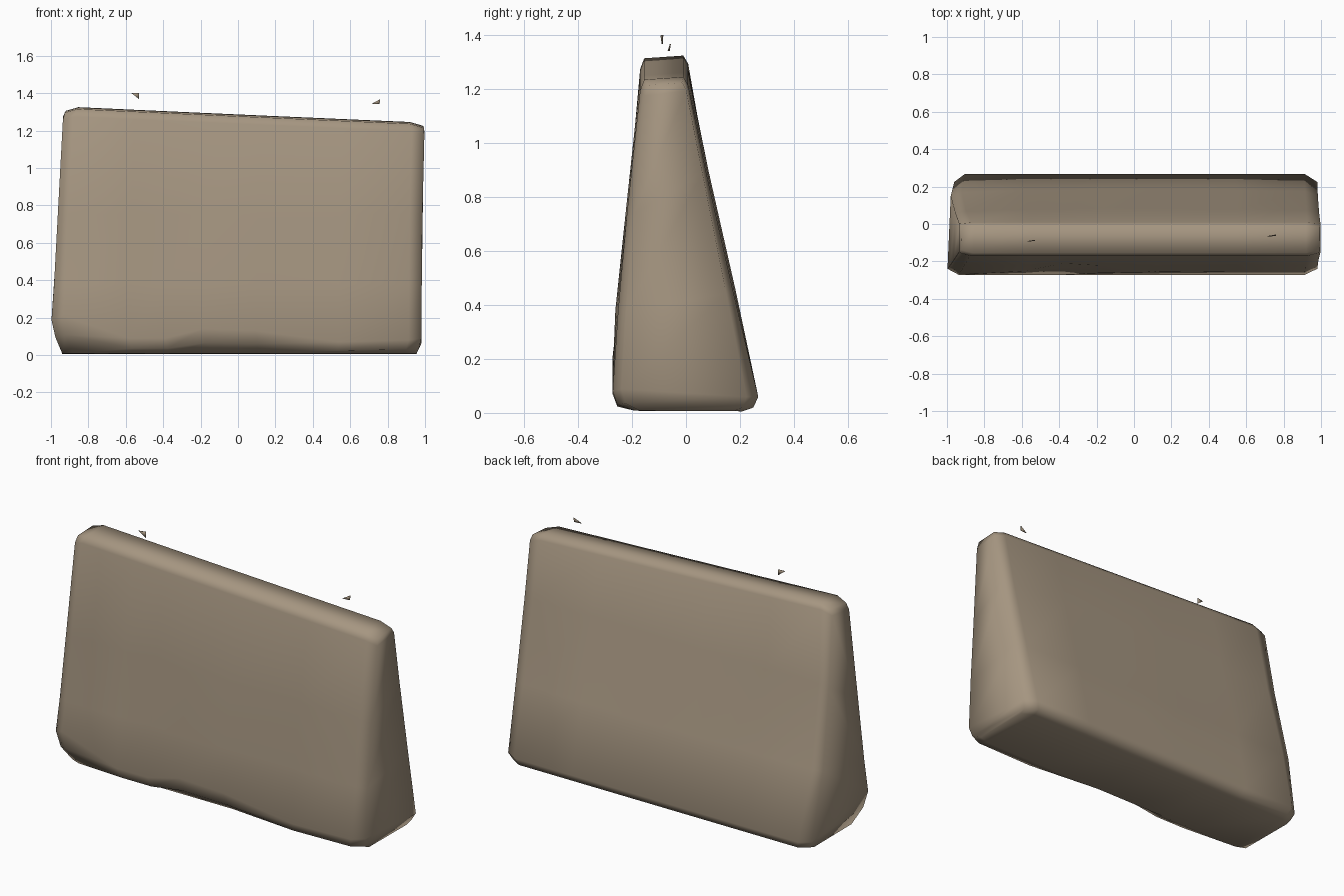
import bpy, bmesh

if "Cube" in bpy.data.objects:
    bpy.data.objects.remove(bpy.data.objects["Cube"])

stone = bpy.data.materials.new("warm grey stone")
stone.diffuse_color = (0.38, 0.305, 0.22, 1)
stone.use_nodes = True
stone.node_tree.nodes["Principled BSDF"].inputs["Base Color"].default_value = stone.diffuse_color


def make_object(name, bm):
    bmesh.ops.recalc_face_normals(bm, faces=bm.faces)
    mesh = bpy.data.meshes.new(name)
    bm.to_mesh(mesh)
    bm.free()
    mesh.materials.append(stone)
    for p in mesh.polygons:
        p.use_smooth = True
    obj = bpy.data.objects.new(name, mesh)
    bpy.context.collection.objects.link(obj)
    return obj


def lerp(points, t):
    """Piecewise linear lookup."""
    if t <= points[0][0]:
        return points[0][1]
    for (a, va), (b, vb) in zip(points, points[1:]):
        if t <= b:
            return va + (vb - va) * (t - a) / (b - a)
    return points[-1][1]


# Outline of the slab ends by height, and height of the sloping top by length
LEFT = [(0.01, -0.94), (0.15, -1.0), (0.35, -0.985), (1.28, -0.935), (1.325, -0.91)]
RIGHT = [(0.01, 0.955), (0.06, 0.98), (0.7, 0.985), (1.2, 0.997), (1.25, 0.985)]
TOP = [(-0.94, 1.325), (0, 1.285), (1, 1.243)]

# length position, front lower corner height, front bulge, back bulge
STATIONS = [(-1, 0.16, 0, 0), (-0.94, 0.18, 0, -0.01), (-0.6, 0.06, 0.0, 0.0),
            (-0.4, 0.06, 0.015, 0.0), (-0.18, 0.11, -0.01, 0.005), (0.1, 0.10, -0.005, 0.005),
            (0.55, 0.04, 0.0, 0.0), (0.93, 0.05, 0, -0.005), (1, 0.06, 0, 0)]


def section(u, corner, front, back):
    top = lerp(TOP, u)
    prof = [(-0.19, 0.008), (-0.255, corner * 0.6), (-0.272, corner + 0.03),
            (-0.252 + front, 0.38), (-0.218 + front * 0.5, 0.75), (-0.17, top - 0.05),
            (-0.155, top - 0.01), (-0.01, top), (0.008, top - 0.03),
            (0.078 + back, 0.9), (0.18 + back, 0.45), (0.268, 0.06),
            (0.25, 0.02), (0.21, 0.006)]
    if abs(u) == 1:     # the end rings are drawn in for a worn edge
        prof = [((y + 0.04) * 0.86 - 0.04, 0.025 + (z - 0.025) * 0.985) for y, z in prof]
    ring = []
    for y, z in prof:
        a, b = lerp(LEFT, z), lerp(RIGHT, z)
        ring.append((a + (b - a) * (u + 1) / 2, y, z))
    return ring


# Tapered stone slab, lofted along its length
bm = bmesh.new()
rings = [[bm.verts.new(p) for p in section(*s)] for s in STATIONS]
n = len(rings[0])
for r0, r1 in zip(rings, rings[1:]):
    for i in range(n):
        j = (i + 1) % n
        bm.faces.new((r0[i], r0[j], r1[j], r1[i]))
for ring in (rings[0], rings[-1]):
    # cross strips close each end
    for i in range(n // 2 - 1):
        bm.faces.new((ring[i], ring[i + 1], ring[n - 2 - i], ring[n - 1 - i]))
make_object("stone_slab", bm)

# Tiny loose chips above the top edge
CHIPS = [[(-0.57, -0.095, 1.40), (-0.528, -0.088, 1.402), (-0.528, -0.09, 1.368)],
         [(0.715, -0.068, 1.343), (0.76, -0.06, 1.368), (0.757, -0.064, 1.342)]]
for k, chip in enumerate(CHIPS):
    bm = bmesh.new()
    front = [bm.verts.new(p) for p in chip]
    back = [bm.verts.new((x, y + 0.004, z)) for x, y, z in chip]
    bm.faces.new(front)
    bm.faces.new(back[::-1])
    for i in range(3):
        j = (i + 1) % 3
        bm.faces.new((front[i], back[i], back[j], front[j]))
    make_object(f"stone_chip_{k + 1}", bm)
